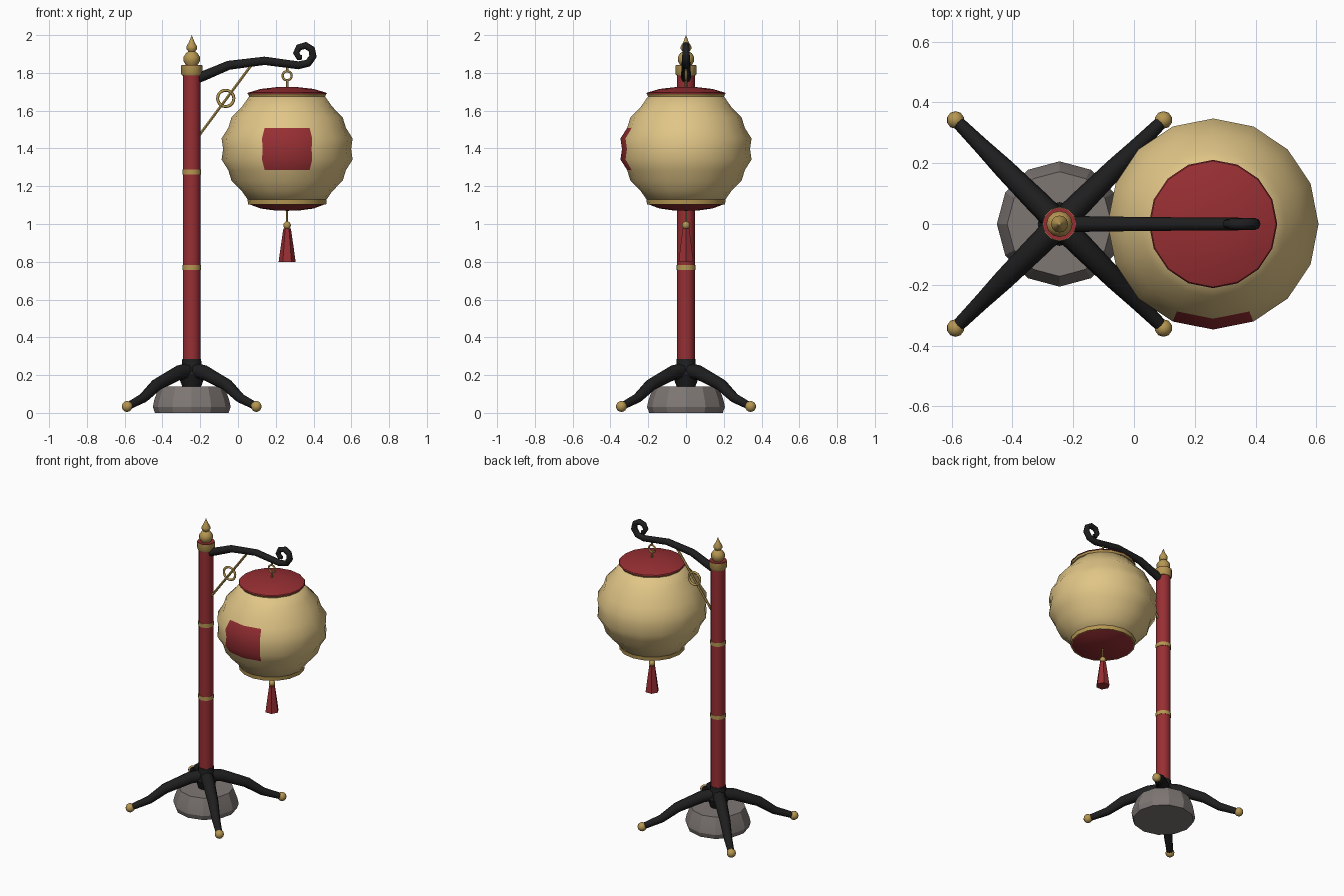
import bpy, bmesh
from math import sin, cos, pi, radians
from mathutils import Matrix

if "Cube" in bpy.data.objects:
    bpy.data.objects.remove(bpy.data.objects["Cube"])

POLE_X, LAMP_X, LAMP_Z = -0.245, 0.26, 1.397


def material(name, rgb, rough=0.6):
    m = bpy.data.materials.new(name)
    m.use_nodes = True
    m.diffuse_color = (*rgb, 1)
    bsdf = next(n for n in m.node_tree.nodes if n.type == "BSDF_PRINCIPLED")
    bsdf.inputs["Base Color"].default_value = (*rgb, 1)
    bsdf.inputs["Roughness"].default_value = rough
    return m


RED = material("lacquer red", (0.31, 0.028, 0.033))
GOLD = material("brass gold", (0.47, 0.31, 0.085))
BLACK = material("iron black", (0.013, 0.013, 0.014))
CREAM = material("paper cream", (0.75, 0.56, 0.24))
STONE = material("stone gray", (0.21, 0.185, 0.175))


def smooth(ob, angle):
    bpy.ops.object.select_all(action="DESELECT")
    ob.select_set(True)
    bpy.context.view_layer.objects.active = ob
    bpy.ops.object.shade_smooth_by_angle(angle=radians(angle))


def finish(bm, name, mat, angle=35):
    bmesh.ops.recalc_face_normals(bm, faces=bm.faces)
    me = bpy.data.meshes.new(name)
    bm.to_mesh(me)
    bm.free()
    me.materials.append(mat)
    ob = bpy.data.objects.new(name, me)
    bpy.context.collection.objects.link(ob)
    smooth(ob, angle)
    return ob


def lathe(name, profile, mat, x, sides=16, angle=35):
    """Closed solid turned around a vertical axis; profile is (radius, z) pairs."""
    bm = bmesh.new()
    rings = []
    for r, z in profile:
        turns = [2 * pi * i / sides for i in range(sides)]
        rings.append([bm.verts.new((x + r * cos(a), r * sin(a), z)) for a in turns])
    for low, high in zip(rings, rings[1:]):
        for i in range(sides):
            j = (i + 1) % sides
            bm.faces.new((low[i], low[j], high[j], high[i]))
    bm.faces.new(rings[0])
    bm.faces.new(rings[-1])
    bmesh.ops.remove_doubles(bm, verts=bm.verts, dist=0.0005)
    return finish(bm, name, mat, angle)


def tube(name, points, mat, thickness=1.0, resolution=2, angle=50):
    """Tapered tube; points are (x, y, z, radius)."""
    cu = bpy.data.curves.new(name, "CURVE")
    cu.dimensions = "3D"
    cu.bevel_depth = thickness
    cu.bevel_resolution = resolution
    cu.use_fill_caps = True
    sp = cu.splines.new("POLY")
    sp.points.add(len(points) - 1)
    for p, (x, y, z, r) in zip(sp.points, points):
        p.co = (x, y, z, 1)
        p.radius = r
    cu.materials.append(mat)
    ob = bpy.data.objects.new(name, cu)
    bpy.context.collection.objects.link(ob)
    bpy.ops.object.select_all(action="DESELECT")
    ob.select_set(True)
    bpy.context.view_layer.objects.active = ob
    bpy.ops.object.convert(target="MESH")
    smooth(bpy.context.object, angle)


def ball(name, x, y, z, r, mat):
    bm = bmesh.new()
    bmesh.ops.create_uvsphere(bm, u_segments=10, v_segments=8, radius=r,
                              matrix=Matrix.Translation((x, y, z)))
    finish(bm, name, mat, 60)


def ring(name, x, z, major, minor, mat):
    bpy.ops.mesh.primitive_torus_add(location=(x, 0, z), rotation=(pi / 2, 0, 0),
                                     major_radius=major, minor_radius=minor,
                                     major_segments=20, minor_segments=6)
    ob = bpy.context.object
    ob.name = name
    ob.data.materials.append(mat)
    smooth(ob, 70)


# Stone foot and the hub above it
lathe("stone_base", [(0.195, 0), (0.206, 0.032), (0.198, 0.07), (0.172, 0.14)],
      STONE, POLE_X, 12, 20)
lathe("leg_hub", [(0.05, 0.14), (0.072, 0.2), (0.052, 0.24), (0.05, 0.285)], BLACK, POLE_X, 12)

# Four curved legs with brass feet
LEG = [(0.0, 0.225, 0.042), (0.1, 0.212, 0.04), (0.26, 0.15, 0.034),
       (0.36, 0.08, 0.027), (0.475, 0.037, 0.021)]
for side, sx in (("left", 1), ("right", -1)):
    for end, sy in (("front", -1), ("back", 1)):
        k = 0.5 ** 0.5
        tube(f"{end}_{side}_leg",
             [(POLE_X + sx * d * k, sy * d * k, z, r) for d, z, r in LEG], BLACK)
        ball(f"{end}_{side}_foot", POLE_X + sx * 0.342, sy * 0.342, 0.034, 0.029, GOLD)

# Pole with bands, collar and finial
lathe("pole", [(0.047, 0.2), (0.047, 1.8)], RED, POLE_X, 12)
for name, z in (("lower_band", 0.77), ("upper_band", 1.275)):
    lathe(name, [(0.0495, z - 0.013), (0.0495, z + 0.013)], GOLD, POLE_X, 12)
lathe("collar", [(0.05, 1.785), (0.056, 1.795), (0.056, 1.838)], GOLD, POLE_X, 12)
lathe("collar_top", [(0.054, 1.836), (0.054, 1.842)], RED, POLE_X, 12)
lathe("finial", [(0.03, 1.84), (0.043, 1.862), (0.043, 1.885), (0.03, 1.905), (0.018, 1.913),
                 (0.028, 1.927), (0.028, 1.94), (0.015, 1.962), (0.006, 1.985), (0, 2.0)],
      GOLD, POLE_X, 12, 50)

# Arm ending in a curl
tube("arm", [(x, 0, z, r) for x, z, r in (
    (-0.23, 1.765, 0.026), (-0.18, 1.785, 0.026), (-0.05, 1.84, 0.024), (0.14, 1.864, 0.022),
    (0.32, 1.84, 0.021), (0.372, 1.852, 0.02), (0.397, 1.888, 0.02), (0.39, 1.925, 0.019),
    (0.358, 1.945, 0.019), (0.322, 1.935, 0.018), (0.308, 1.905, 0.017),
    (0.322, 1.882, 0.016), (0.338, 1.882, 0.012))], BLACK)

# Brace under the arm with a ring ornament
tube("brace", [(-0.205, 0, 1.47, 1), (0.07, 0, 1.84, 1)], GOLD, 0.008, 1)
ring("brace_ring", -0.065, 1.665, 0.043, 0.008, GOLD)

# Hanger
tube("hanger_top", [(LAMP_X, 0, 1.81, 1), (LAMP_X, 0, 1.845, 1)], GOLD, 0.007, 1)
ring("hanger_ring", LAMP_X, 1.785, 0.024, 0.006, GOLD)
tube("hanger_bottom", [(LAMP_X, 0, 1.71, 1), (LAMP_X, 0, 1.763, 1)], GOLD, 0.007, 1)

# Ribbed paper body with a red front panel
body = []
for i in range(-5, 6):
    rib = 0.009 if i % 2 else -0.006
    body.append((0.2 + 0.145 * cos(i * pi / 10) + (rib if abs(i) < 5 else 0),
                 LAMP_Z + 0.056 * i))
lantern = lathe("lantern_body", body, CREAM, LAMP_X, 16, 60)
lantern.data.materials.append(RED)
for f in lantern.data.polygons:
    c = f.center
    if c.y < -0.2 and abs(c.x - LAMP_X) < 0.1 and abs(c.z - LAMP_Z) < 0.11:
        f.material_index = 1

# Rims and caps, top and bottom
lathe("top_rim", [(0.195, 1.66), (0.208, 1.692)], GOLD, LAMP_X)
lathe("top_cap", [(0.211, 1.688), (0.207, 1.695), (0.14, 1.715), (0.06, 1.724), (0, 1.725)],
      RED, LAMP_X)
lathe("bottom_rim", [(0.207, 1.104), (0.21, 1.137)], GOLD, LAMP_X)
lathe("bottom_cap", [(0, 1.07), (0.06, 1.071), (0.14, 1.082), (0.202, 1.105)], RED, LAMP_X)

# Tassel
tube("tassel_cord", [(LAMP_X, 0, 0.98, 1), (LAMP_X, 0, 1.08, 1)], GOLD, 0.006, 1)
ball("tassel_bead", LAMP_X, 0, 0.993, 0.021, GOLD)
lathe("tassel", [(0.045, 0.8), (0.034, 0.88), (0.02, 0.975)], RED, LAMP_X, 6, 20)
